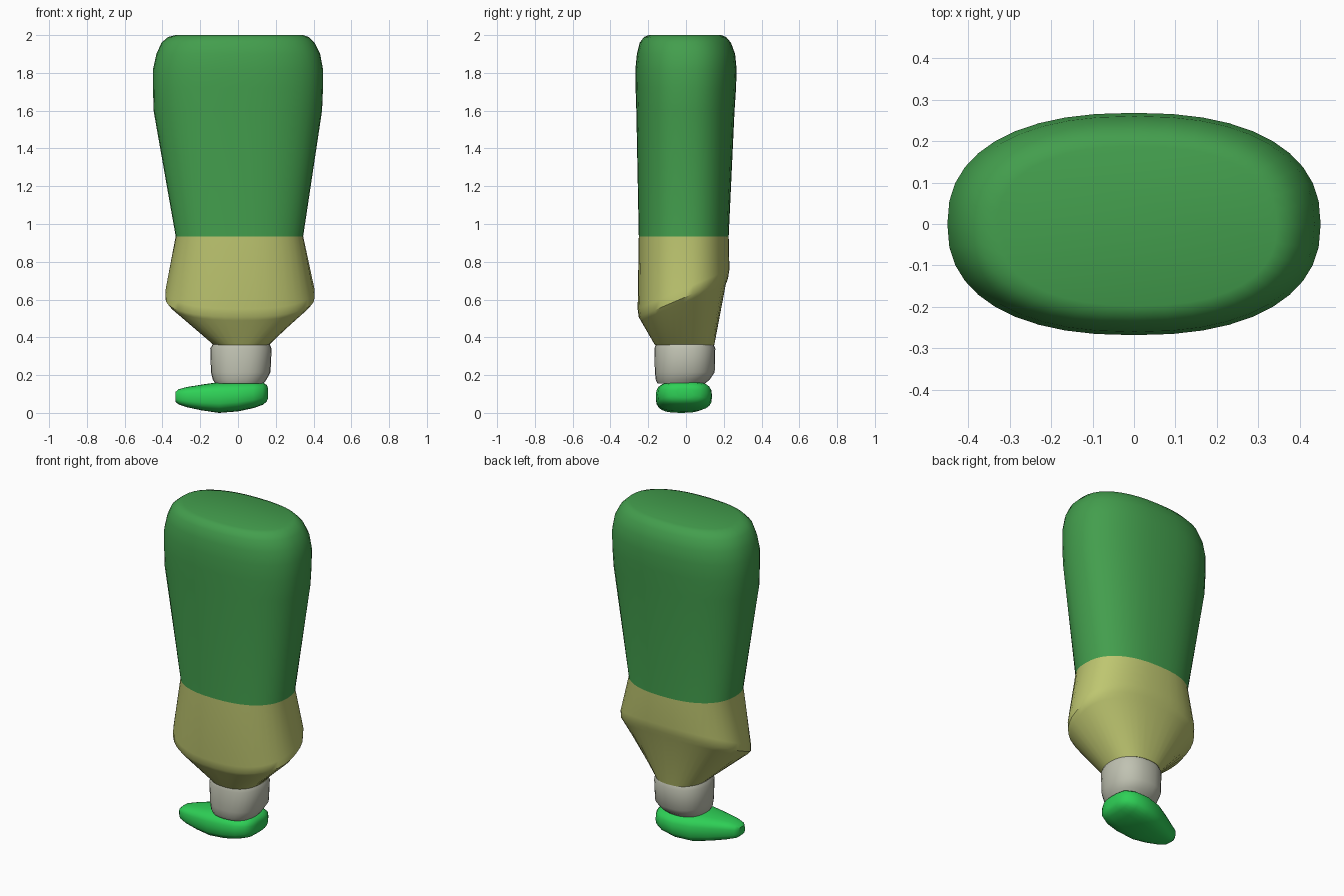
import bpy, bmesh, math

cube = bpy.data.objects.get("Cube")
if cube:
    bpy.data.objects.remove(cube, do_unlink=True)


def srgb(r, g, b):
    def lin(c):
        c /= 255
        return c / 12.92 if c <= 0.04045 else ((c + 0.055) / 1.055) ** 2.4
    return (lin(r), lin(g), lin(b), 1.0)


def material(name, colour):
    m = bpy.data.materials.new(name)
    m.use_nodes = True
    m.diffuse_color = colour
    m.node_tree.nodes["Principled BSDF"].inputs["Base Color"].default_value = colour
    return m


dark_green = material("dark green", srgb(67, 158, 77))
olive = material("olive yellow", srgb(190, 198, 112))
grey = material("warm grey", srgb(192, 194, 178))
bright_green = material("bright green", srgb(46, 208, 86))


def oval(a0, a1, b0, b1, power, count):
    """Points of a rounded oval filling the box a0..a1 by b0..b1."""
    points = []
    for i in range(count):
        t = 2 * math.pi * i / count
        c, s = math.cos(t), math.sin(t)
        u = math.copysign(abs(c) ** (2 / power), c)
        v = math.copysign(abs(s) ** (2 / power), s)
        points.append(((a0 + a1) / 2 + u * (a1 - a0) / 2,
                       (b0 + b1) / 2 + v * (b1 - b0) / 2))
    return points


def loft(name, rings, materials, rule=None):
    """Skin a stack of rings, cap both ends and shade smoothly."""
    bm = bmesh.new()
    loops = [[bm.verts.new(p) for p in ring] for ring in rings]
    for low, high in zip(loops, loops[1:]):
        n = len(low)
        for i in range(n):
            j = (i + 1) % n
            bm.faces.new((low[i], low[j], high[j], high[i]))
    bm.faces.new(loops[0][::-1])
    bm.faces.new(loops[-1])
    bmesh.ops.recalc_face_normals(bm, faces=bm.faces)
    if rule:
        for f in bm.faces:
            f.material_index = rule(f.calc_center_median())
    mesh = bpy.data.meshes.new(name)
    bm.to_mesh(mesh)
    bm.free()
    for m in materials:
        mesh.materials.append(m)
    obj = bpy.data.objects.new(name, mesh)
    bpy.context.collection.objects.link(obj)
    bpy.ops.object.select_all(action='DESELECT')
    obj.select_set(True)
    bpy.context.view_layer.objects.active = obj
    bpy.ops.object.shade_smooth_by_angle(angle=math.radians(38))
    return obj


# Bottle: z, x range, y range, tilt of the ring towards the back
SEAM = 0.935
bottle = [
    (0.36, -0.13, 0.165, -0.165, 0.15, 0),
    (0.59, -0.365, 0.385, -0.24, 0.21, 0.42),
    (0.615, -0.385, 0.405, -0.25, 0.222, 0.43),
    (0.66, -0.383, 0.405, -0.256, 0.23, 0.43),
    (SEAM, -0.33, 0.345, -0.25, 0.226, 0),
    (1.60, -0.447, 0.445, -0.263, 0.257, 0),
    (1.72, -0.45, 0.45, -0.267, 0.265, 0),
    (1.82, -0.45, 0.45, -0.268, 0.268, 0),
    (1.90, -0.432, 0.435, -0.26, 0.26, 0),
    (1.96, -0.405, 0.405, -0.245, 0.238, 0),
    (1.99, -0.37, 0.375, -0.222, 0.212, 0),
    (2.00, -0.33, 0.345, -0.197, 0.187, 0),
]
rings = [[(x, y, z + tilt * y) for x, y in oval(x0, x1, y0, y1, 2.35, 40)]
         for z, x0, x1, y0, y1, tilt in bottle]
loft("bottle_body", rings, [dark_green, olive], lambda c: 0 if c.z > SEAM else 1)

# Collar between the bottle and the spout
collar = [
    (0.155, -0.12, 0.135, -0.15, 0.10),
    (0.175, -0.133, 0.15, -0.16, 0.125),
    (0.215, -0.143, 0.172, -0.165, 0.152),
    (0.34, -0.147, 0.178, -0.167, 0.155),
    (0.362, -0.135, 0.168, -0.16, 0.147),
]
loft("collar", [[(x, y, z) for x, y in oval(x0, x1, y0, y1, 2.3, 28)]
                for z, x0, x1, y0, y1 in collar], [grey])

# Spout: x, y range, z range, tapering towards the tip
spout = [
    (-0.332, -0.10, -0.04, 0.06, 0.11),
    (-0.315, -0.12, -0.015, 0.045, 0.125),
    (-0.27, -0.135, 0.01, 0.03, 0.137),
    (-0.19, -0.15, 0.06, 0.013, 0.15),
    (-0.10, -0.16, 0.11, 0.0, 0.163),
    (0.00, -0.16, 0.138, 0.008, 0.168),
    (0.08, -0.15, 0.135, 0.025, 0.168),
    (0.13, -0.125, 0.11, 0.042, 0.163),
    (0.152, -0.09, 0.075, 0.06, 0.148),
    (0.16, -0.05, 0.04, 0.08, 0.13),
]
loft("spout", [[(x, y, z) for y, z in oval(y0, y1, z0, z1, 2.9, 24)]
               for x, y0, y1, z0, z1 in spout], [bright_green])
